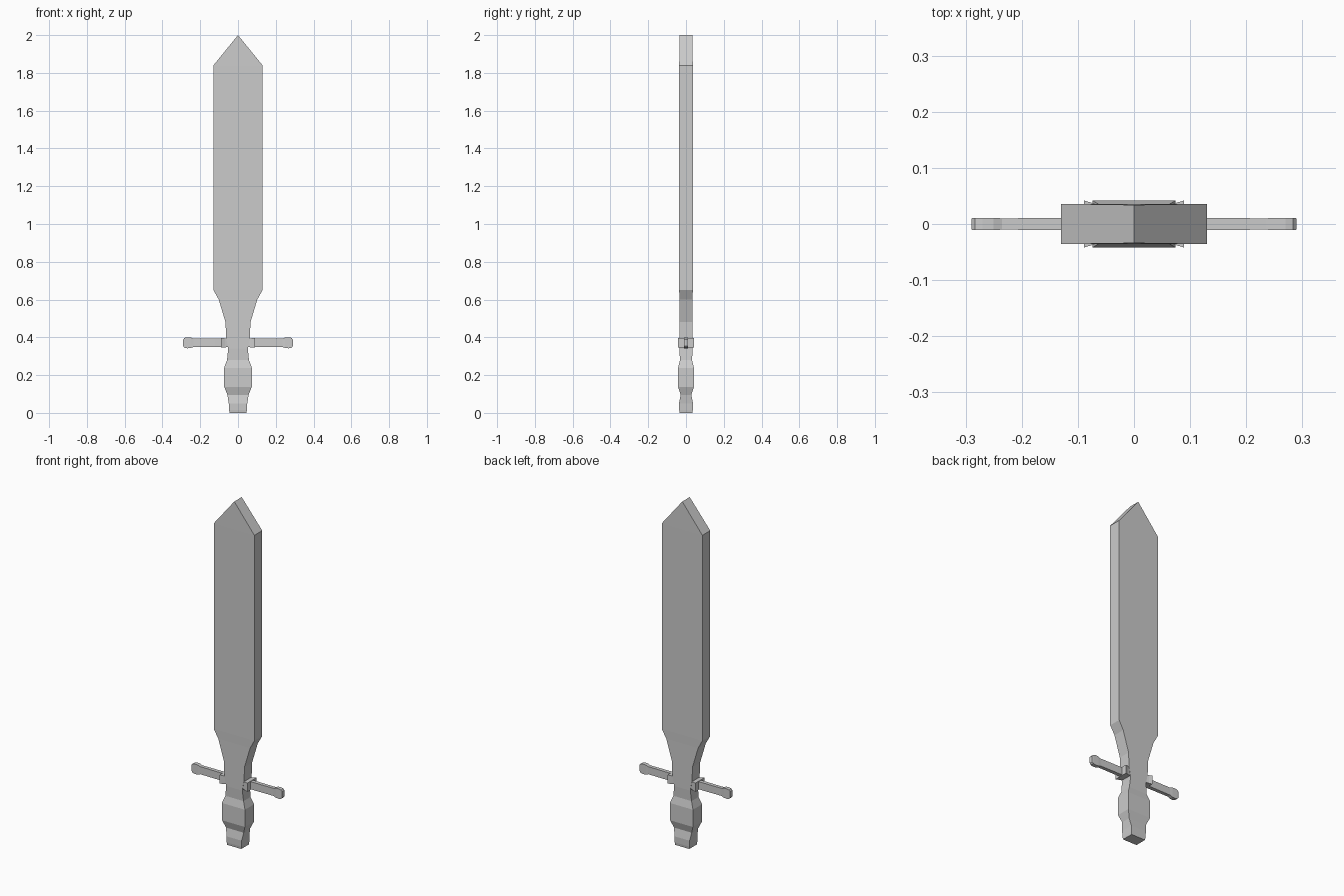
import bpy, bmesh

if "Cube" in bpy.data.objects:
    bpy.data.objects.remove(bpy.data.objects["Cube"])


def loft(name, rings):
    """Skin a list of four-point rings and cap both ends."""
    bm = bmesh.new()
    loops = [[bm.verts.new(p) for p in ring] for ring in rings]
    for a, b in zip(loops, loops[1:]):
        for i in range(4):
            j = (i + 1) % 4
            bm.faces.new((a[i], a[j], b[j], b[i]))
    bm.faces.new(loops[0])
    bm.faces.new(loops[-1])
    bmesh.ops.remove_doubles(bm, verts=bm.verts, dist=1e-5)
    bmesh.ops.recalc_face_normals(bm, faces=bm.faces)
    mesh = bpy.data.meshes.new(name)
    bm.to_mesh(mesh)
    bm.free()
    obj = bpy.data.objects.new(name, mesh)
    bpy.context.collection.objects.link(obj)
    return obj


def upright(name, levels):
    """Levels are (z, half width, half depth)."""
    return loft(name, [[(-w, -d, z), (w, -d, z), (w, d, z), (-w, d, z)]
                       for z, w, d in levels])


def sideways(name, sections):
    """Sections are (x, half depth, half height) about the guard axis, mirrored."""
    h = 0.371
    obj = loft(name, [[(x, -d, h - t), (x, d, h - t), (x, d, h + t), (x, -d, h + t)]
                      for x, d, t in sections])
    obj.modifiers.new("mirror", 'MIRROR').use_axis[0] = True
    return obj


# Blade with narrow neck and flat pointed tip
upright("blade", [
    (0.34, 0.052, 0.035), (0.40, 0.063, 0.035), (0.48, 0.066, 0.035),
    (0.60, 0.102, 0.035), (0.65, 0.13, 0.036), (1.84, 0.13, 0.036),
    (2.00, 0.0, 0.034)])

# Grip swelling and pommel
upright("grip", [
    (0.0, 0.045, 0.034), (0.015, 0.047, 0.036), (0.05, 0.049, 0.037),
    (0.095, 0.056, 0.028), (0.138, 0.073, 0.042), (0.238, 0.074, 0.042),
    (0.28, 0.058, 0.032), (0.34, 0.052, 0.035)])

# Flared collars at the sides of the neck
sideways("guard_collar", [(0.045, 0.031, 0.022), (0.07, 0.036, 0.024), (0.089, 0.042, 0.025)])

# Guard arms with rounded knobs
sideways("guard_arm", [
    (0.05, 0.011, 0.022), (0.12, 0.011, 0.022), (0.235, 0.010, 0.022),
    (0.25, 0.011, 0.028), (0.27, 0.011, 0.029), (0.283, 0.011, 0.026),
    (0.29, 0.010, 0.018)])
